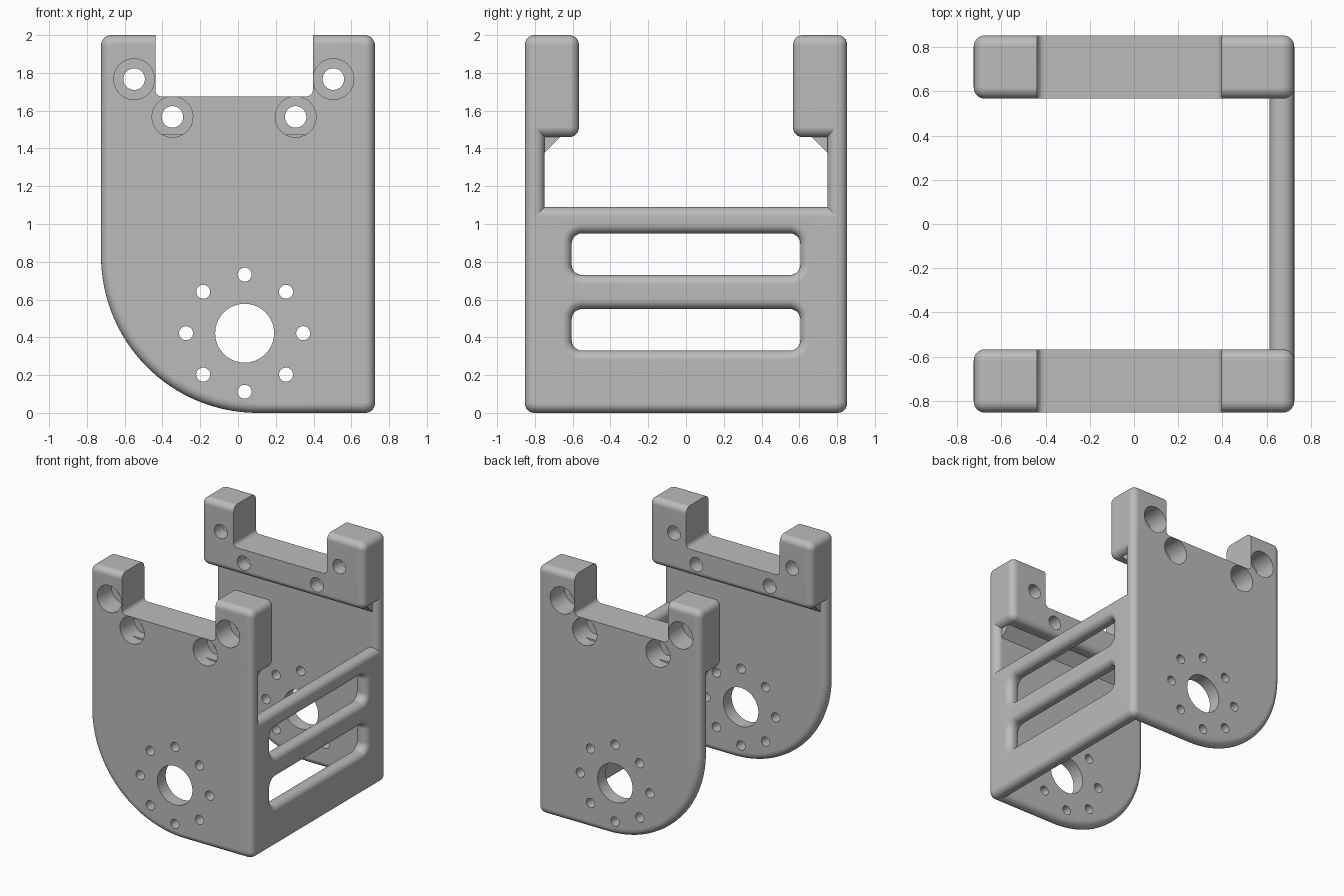
import bpy, bmesh, math
from mathutils import Matrix, Vector

cube = bpy.data.objects.get("Cube")
if cube:
    bpy.data.objects.remove(cube, do_unlink=True)

grey = bpy.data.materials.new("plain_grey")
grey.use_nodes = True
grey.diffuse_color = (0.5, 0.5, 0.5, 1)
for node in grey.node_tree.nodes:
    if node.type == 'BSDF_PRINCIPLED':
        node.inputs["Base Color"].default_value = (0.5, 0.5, 0.5, 1)

FILLET = 0.05
ROUND = 0.055            # outline corner radius, just over the edge fillet
HALF_X, HALF_Y = 0.725, 0.853


def finish(name, bm):
    bmesh.ops.recalc_face_normals(bm, faces=bm.faces[:])
    mesh = bpy.data.meshes.new(name)
    bm.to_mesh(mesh)
    bm.free()
    mesh.materials.append(grey)
    obj = bpy.data.objects.new(name, mesh)
    bpy.context.collection.objects.link(obj)
    return obj


def rounded_rect(box, radii, inset):
    """Outline points; radii run bottom-left, bottom-right, top-right, top-left."""
    u0, u1, v0, v1 = box
    corners = [(u0, v0, 1, 1), (u1, v0, -1, 1), (u1, v1, -1, -1), (u0, v1, 1, -1)]
    pts = []
    for k, ((u, v, du, dv), r) in enumerate(zip(corners, radii)):
        steps = 32 if r > 0.2 else 8
        for i in range(steps + 1):
            a = math.pi + (k + i / steps) * math.pi / 2
            pts.append((u + du * r + (r - inset) * math.cos(a),
                        v + dv * r + (r - inset) * math.sin(a)))
    return pts


def slab(name, axis, w0, w1, box, radii, fillet=FILLET, holes=()):
    """Flat slab across an axis with filleted rims, with optional filleted slots."""
    w0, w1 = min(w0, w1), max(w0, w1)
    bm = bmesh.new()
    steps = 6 if fillet else 0
    rims = []
    for i in range(steps + 1):
        a = i / max(steps, 1) * math.pi / 2
        rims.append((fillet * (1 - math.sin(a)), fillet * (1 - math.cos(a))))
    levels = [(off, w0 + d) for off, d in rims] + [(off, w1 - d) for off, d in reversed(rims)]
    caps = ([], [])
    outlines = [(box, radii, 1)] + [(h, [ROUND] * 4, -1) for h in holes]
    for rect, rad, sign in outlines:
        rings = []
        for off, w in levels:
            pts = rounded_rect(rect, rad, off * sign)
            rings.append([bm.verts.new((u, w, v) if axis == 'y' else (w, u, v))
                          for u, v in pts])
        n = len(rings[0])
        for low, high in zip(rings, rings[1:]):
            for j in range(n):
                bm.faces.new((low[j], low[(j + 1) % n], high[(j + 1) % n], high[j]))
        for cap, ring in zip(caps, (rings[0], rings[-1])):
            cap += [bm.edges.get((ring[j], ring[(j + 1) % n])) for j in range(n)]
    normal = Vector((0, 1, 0)) if axis == 'y' else Vector((1, 0, 0))
    for cap in caps:
        bmesh.ops.triangle_fill(bm, use_beauty=True, use_dissolve=False,
                                edges=cap, normal=normal)
    return finish(name, bm)


def drills(name, spots, y0, y1):
    """Cutter made of cylinders along y; each spot is x, z, radius."""
    bm = bmesh.new()
    for x, z, r in spots:
        place = Matrix.Translation((x, (y0 + y1) / 2, z)) @ Matrix.Rotation(math.pi / 2, 4, 'X')
        bmesh.ops.create_cone(bm, cap_ends=True, segments=40, radius1=r, radius2=r,
                              depth=abs(y1 - y0), matrix=place)
    obj = finish(name, bm)
    obj.hide_render = True
    return obj


def activate(obj):
    bpy.ops.object.select_all(action='DESELECT')
    obj.select_set(True)
    bpy.context.view_layer.objects.active = obj


def cut(obj, cutters):
    activate(obj)
    for cutter in cutters:
        mod = obj.modifiers.new("cut", 'BOOLEAN')
        mod.operation = 'DIFFERENCE'
        mod.solver = 'EXACT'
        mod.object = cutter
        bpy.ops.object.modifier_apply(modifier=mod.name)


def smooth(obj):
    activate(obj)
    bpy.ops.object.shade_smooth_by_angle(angle=math.radians(30))
    mod = obj.modifiers.new("even_normals", 'WEIGHTED_NORMAL')
    mod.keep_sharp = True


# Hole positions
screws = [(-0.55, 1.767), (-0.347, 1.567), (0.305, 1.567), (0.505, 1.767)]
hub_x, hub_z = 0.035, 0.422
hub = [(hub_x, hub_z, 0.156)]
for i in range(8):
    a = i * math.pi / 4
    hub.append((hub_x + 0.31 * math.cos(a), hub_z + 0.31 * math.sin(a), 0.037))

for side, s in (("front", -1), ("back", 1)):
    outer = s * HALF_Y
    # Side plate with one large rounded corner
    plate = slab(side + "_plate", 'y', outer, s * 0.748, (-HALF_X, HALF_X, 0, 1.6),
                 (0.83, ROUND, ROUND, ROUND))
    # Thick clamp block on top of the plate
    block = slab(side + "_clamp_block", 'y', outer, s * 0.567,
                 (-HALF_X, HALF_X, 1.46, 2), [ROUND] * 4)
    # Cutters: notch, screw holes, counterbores, hub holes
    notch = slab("notch_cutter", 'y', s * 0.3, s * 1.1, (-0.438, 0.396, 1.675, 2.3),
                 [0.035] * 4, fillet=0)
    notch.hide_render = True
    holes = drills("screw_cutter", [(x, z, 0.057) for x, z in screws], s * 0.4, s * 1.1)
    bores = drills("bore_cutter", [(x, z, 0.108) for x, z in screws], s * 0.673, s * 1.2)
    hub_holes = drills("hub_cutter", hub, s * 0.5, s * 1.1)
    cut(plate, [hub_holes, bores, holes])
    cut(block, [notch, bores, holes])
    for cutter in (notch, holes, bores, hub_holes):
        bpy.data.objects.remove(cutter, do_unlink=True)
    smooth(plate)
    smooth(block)

    # Sloped gusset under the block
    bm = bmesh.new()
    tri = [(0.76, 1.367), (0.654, 1.473), (0.76, 1.473)]
    ends = [[bm.verts.new((x, s * y, z)) for y, z in tri] for x in (-0.675, 0.675)]
    for end in ends:
        bm.faces.new(end)
    for j in range(3):
        k = (j + 1) % 3
        bm.faces.new((ends[0][j], ends[0][k], ends[1][k], ends[1][j]))
    finish(side + "_gusset", bm)

# Slotted wall joining the two plates
wall = slab("slotted_wall", 'x', 0.613, HALF_X, (-HALF_Y, HALF_Y, 0, 1.09), [ROUND] * 4,
            holes=[(-0.605, 0.605, 0.33, 0.55), (-0.605, 0.605, 0.73, 0.95)])
smooth(wall)
